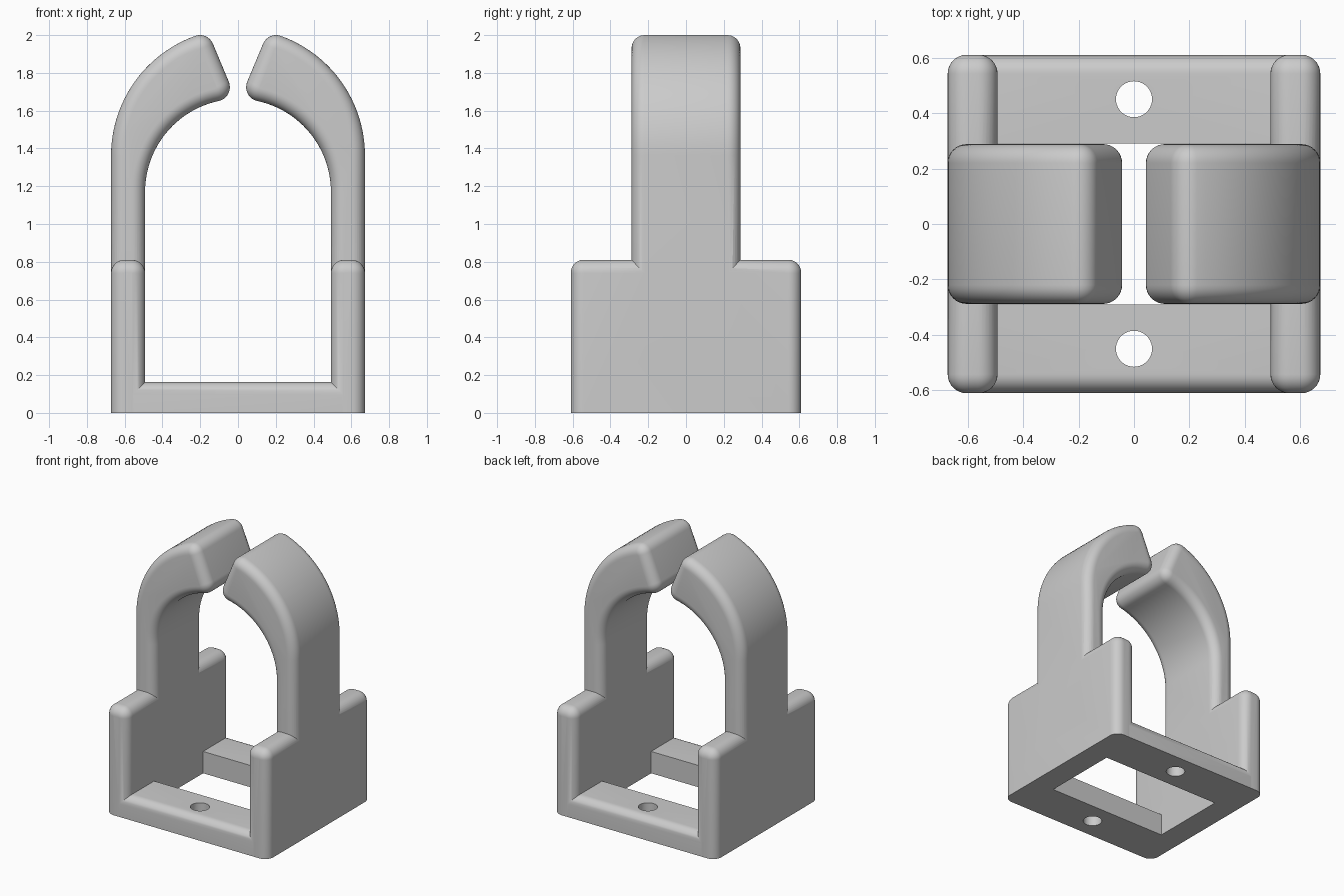
import bpy, bmesh, math
from mathutils import Vector

if "Cube" in bpy.data.objects:
    bpy.data.objects.remove(bpy.data.objects["Cube"])

R = 0.068          # edge rounding
XO, XI = 0.672, 0.492   # outer and inner side of the walls


def arc(c, r, a0, a1, n):
    return [Vector((c[0] + r * math.cos(a0 + (a1 - a0) * i / n),
                    c[1] + r * math.sin(a0 + (a1 - a0) * i / n))) for i in range(n + 1)]


def inset(pts, d):
    """Move a counter-clockwise outline inwards by d with mitred corners."""
    out = []
    for i, p in enumerate(pts):
        e0 = (p - pts[i - 1]).normalized()
        e1 = (pts[(i + 1) % len(pts)] - p).normalized()
        n0, n1 = Vector((-e0.y, e0.x)), Vector((-e1.y, e1.x))
        out.append(p + (n0 + n1) * d / (1 + n0.dot(n1)))
    return out


def rounded_prism(name, pts, half, side=1, steps=8):
    """Extrude an x-z outline along y with rounded front and back rims."""
    bm = bmesh.new()
    angles = [math.pi / 2 * i / steps for i in range(steps + 1)]
    rings = [(-half + R * (1 - math.sin(a)), R * (1 - math.cos(a))) for a in reversed(angles)]
    rings += [(-y, d) for y, d in reversed(rings)]
    loops = [[bm.verts.new((p.x * side, y, p.y)) for p in inset(pts, d)] for y, d in rings]
    for a, b in zip(loops, loops[1:]):
        for i in range(len(a)):
            bm.faces.new((a[i - 1], a[i], b[i], b[i - 1]))
    bm.faces.new(loops[0])
    bm.faces.new(loops[-1])
    bmesh.ops.recalc_face_normals(bm, faces=bm.faces)
    me = bpy.data.meshes.new(name)
    bm.to_mesh(me)
    bm.free()
    ob = bpy.data.objects.new(name, me)
    bpy.context.collection.objects.link(ob)
    return ob


def boolean(target, tool, op):
    m = target.modifiers.new(op, 'BOOLEAN')
    m.operation, m.solver, m.object = op, 'EXACT', tool
    bpy.context.view_layer.objects.active = target
    bpy.ops.object.modifier_apply(modifier=m.name)
    bpy.data.objects.remove(tool)


def box(size, loc):
    bpy.ops.mesh.primitive_cube_add(size=1, location=loc)
    ob = bpy.context.object
    ob.scale = size
    return ob


def arm_outline():
    """Straight post that curves inwards to a slanted, rounded tip."""
    co, ci, r = Vector((0, 1.363)), Vector((0, 1.17)), 0.075
    slant = math.radians(22.7)
    d = Vector((math.sin(slant), math.cos(slant)))
    n = Vector((d.y, -d.x))
    q = Vector((0.154, 2.005)) + n * r

    def on_line(c, rho):
        w = q - c
        b = w.dot(d)
        return q + d * (-b + math.sqrt(b * b - w.length_squared + rho * rho))

    po, pi = on_line(co, XO - r), on_line(ci, XI + r)
    ao = math.atan2(*reversed(po - co))
    ai = math.atan2(*reversed(pi - ci))
    face = math.pi - slant
    return ([Vector((XO, 0.3))] + arc(co, XO, 0, ao, 24)
            + arc(po, r, ao, face, 9)[1:] + arc(pi, r, face, ai + math.pi, 9)
            + arc(ci, XI, ai, 0, 24)[1:] + [Vector((XI, 0.3))])


# base frame with the rectangular opening
base = [Vector(p) for p in ((-0.62, -0.3), (0.62, -0.3), (0.62, 0.163), (-0.62, 0.163))]
clip = rounded_prism("clip_bracket", base, 0.61)
boolean(clip, box((1.1, 0.58, 2), (0, 0, 0)), 'DIFFERENCE')

# screw holes
for y in (-0.45, 0.45):
    bpy.ops.mesh.primitive_cylinder_add(vertices=40, radius=0.065, depth=2, location=(0, y, 0))
    boolean(clip, bpy.context.object, 'DIFFERENCE')

# side walls and curved arms
wall = ([Vector((XI, -0.3)), Vector((XO, -0.3))]
        + arc((XO - 0.07, 0.74), 0.07, 0, math.pi / 2, 8)
        + arc((XI + 0.07, 0.74), 0.07, math.pi / 2, math.pi, 8))
for side in (1, -1):
    part = rounded_prism("side_wall", wall, 0.61, side)
    boolean(part, rounded_prism("arm", arm_outline(), 0.288, side), 'UNION')
    boolean(clip, part, 'UNION')

# flat underside
boolean(clip, box((3, 3, 1), (0, 0, -0.5)), 'DIFFERENCE')

grey = bpy.data.materials.new("light grey")
grey.diffuse_color = (0.6, 0.6, 0.6, 1)
grey.use_nodes = True
grey.node_tree.nodes["Principled BSDF"].inputs["Base Color"].default_value = grey.diffuse_color
clip.data.materials.clear()
clip.data.materials.append(grey)
for f in clip.data.polygons:
    f.material_index = 0

bpy.ops.object.select_all(action='DESELECT')
clip.select_set(True)
bpy.context.view_layer.objects.active = clip
bpy.ops.object.shade_smooth_by_angle(angle=math.radians(30))
